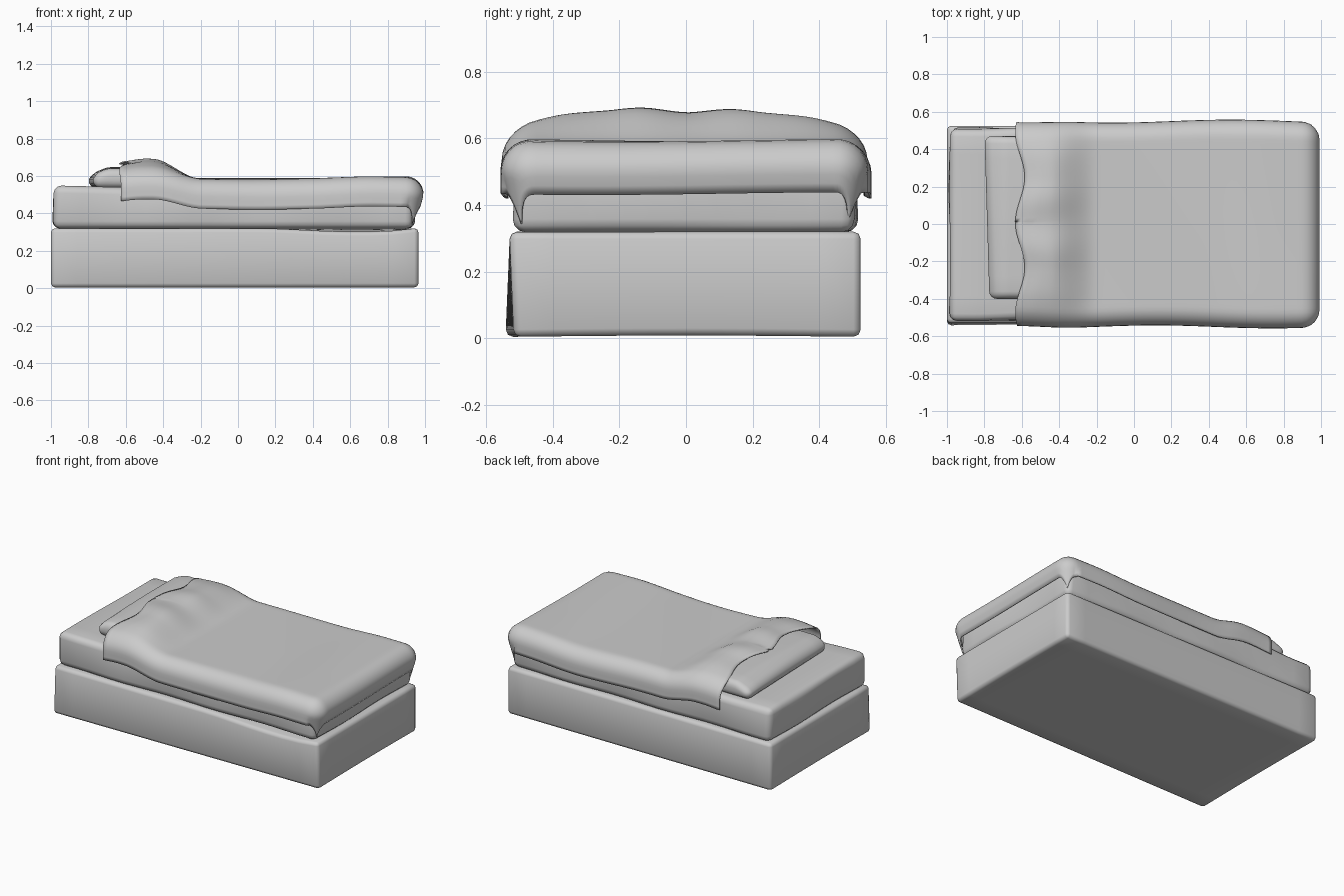
import bpy, bmesh
from math import sin, cos, pi, hypot

cube = bpy.data.objects.get("Cube")
if cube:
    bpy.data.objects.remove(cube)

grey = bpy.data.materials.new("bedding_grey")
grey.use_nodes = True
COLOUR = (0.6, 0.6, 0.6, 1)
grey.diffuse_color = COLOUR
grey.node_tree.nodes["Principled BSDF"].inputs["Base Color"].default_value = COLOUR


def smooth(a, b, x):
    t = min(1, max(0, (x - a) / (b - a)))
    return t * t * (3 - 2 * t)


def finish(bm, name, angle):
    mesh = bpy.data.meshes.new(name)
    bm.to_mesh(mesh)
    bm.free()
    ob = bpy.data.objects.new(name, mesh)
    bpy.context.collection.objects.link(ob)
    mesh.materials.append(grey)
    bpy.ops.object.select_all(action='DESELECT')
    ob.select_set(True)
    bpy.context.view_layer.objects.active = ob
    bpy.ops.object.shade_smooth_by_angle(angle=angle)
    return ob


def soft_box(name, lo, hi, radius, segments, shape):
    """Rounded, subdivided block whose points are then nudged by shape()."""
    bm = bmesh.new()
    bmesh.ops.create_cube(bm, size=1)
    for v in bm.verts:
        for i in range(3):
            v.co[i] = lo[i] if v.co[i] < 0 else hi[i]
    bmesh.ops.bevel(bm, geom=bm.edges[:], offset=radius, segments=segments,
                    profile=0.5, affect='EDGES')
    for axis, count in ((0, 16), (1, 10)):
        for k in range(1, count):
            at = lo[axis] + radius + (hi[axis] - lo[axis] - 2 * radius) * k / count
            point, normal = [0, 0, 0], [0, 0, 0]
            point[axis], normal[axis] = at, 1
            bmesh.ops.bisect_plane(bm, geom=bm.verts[:] + bm.edges[:] + bm.faces[:],
                                   plane_co=point, plane_no=normal)
    for v in bm.verts:
        shape(v.co)
    return finish(bm, name, 0.9)


# Upholstered base, leaning very slightly and narrower at the foot
def base_shape(c):
    low = smooth(0.32, 0.0, c.z)
    c.y += 0.012 * low * (1 if c.y < 0 and c.x > 0 else -1 if c.y < 0 else 0) * abs(c.x)
    if c.z > 0.2:
        c.z -= 0.018 * smooth(0.1, 0.6, c.x) * smooth(0.97, 0.75, c.x) * smooth(0.2, -0.5, c.y)
    else:
        c.z += 0.004 * cos(3 * c.y)


soft_box("bed_base", (-1.0, -0.53, 0.004), (0.965, 0.525, 0.32), 0.022, 2, base_shape)


# Mattress with slightly uneven sides
def mattress_shape(c):
    c.y += 0.006 * sin(9 * c.x) * sin(14 * c.z)
    c.x += 0.008 * sin(8 * c.y) * sin(12 * c.z)
    c.z += 0.006 * cos(5 * c.x + 2 * c.y) * smooth(0.4, 0.52, c.z)


soft_box("mattress", (-0.985, -0.515, 0.318), (0.94, 0.512, 0.543), 0.04, 3, mattress_shape)


# Pillow, bulging in the middle and turned a little
def pillow_shape(c):
    c.x -= 0.03 * c.y
    c.z += 0.012 * cos(3 * (c.y - 0.03)) * smooth(0.55, 0.63, c.z)
    c.z -= 0.03 * smooth(-0.68, -0.79, c.x) * smooth(0.55, 0.63, c.z)


soft_box("pillow", (-0.785, -0.4, 0.535), (-0.36, 0.47, 0.635), 0.04, 4, pillow_shape)

# Duvet: a sheet that bends over the foot and both sides, raised over the pillow
HEAD, R, DROP = -0.61, 0.095, 0.215
XE, YE = 0.992 - R, 0.55 - R
NX, NY = 64, 60
bm = bmesh.new()
grid = []
for i in range(NX + 1):
    s = HEAD + (XE + DROP - HEAD) * i / NX
    row = []
    for j in range(NY + 1):
        t = (YE + DROP) * (2 * j / NY - 1)
        side = 1 if t > 0 else -1
        ds, dt = max(0, s - XE), max(0, abs(t) - YE)
        d = hypot(ds, dt)
        if d < R * pi / 2:
            out, down = R * sin(d / R), R * (1 - cos(d / R))
        else:
            rest = d - R * pi / 2
            out, down = R - 0.28 * rest * (ds > 0), R + rest
        x, y = min(s, XE), max(-YE, min(YE, t))
        if d > 0:
            x += out * ds / d
            y += side * out * dt / d
        # Bulge over the pillow, fading toward the sides
        lift = smooth(-0.19, -0.46, s) - 0.15 * smooth(-0.5, -0.62, s)
        lift *= 0.5 + 0.5 * smooth(0.54, 0.26, abs(t))
        z = 0.585 + 0.1 * lift - down + 0.010 * smooth(0.4, 0.75, s)
        # Soft creases and uneven borders
        z += 0.004 * sin(6 * x + 4 * y) - 0.006 * lift * cos(22 * y)
        y += 0.008 * smooth(0.3, 0.5, abs(y)) * sin(5 * x - side)
        y -= side * 0.012 * smooth(-0.3, -0.6, x)
        x += 0.025 * sin(13 * y + 4.6) * smooth(-0.35, HEAD, s)
        row.append(bm.verts.new((x, y, z)))
    grid.append(row)
for i in range(NX):
    for j in range(NY):
        bm.faces.new((grid[i][j], grid[i + 1][j], grid[i + 1][j + 1], grid[i][j + 1]))
duvet = finish(bm, "duvet", 1.0)
thick = duvet.modifiers.new("thickness", 'SOLIDIFY')
thick.thickness = 0.008
thick.offset = -1
